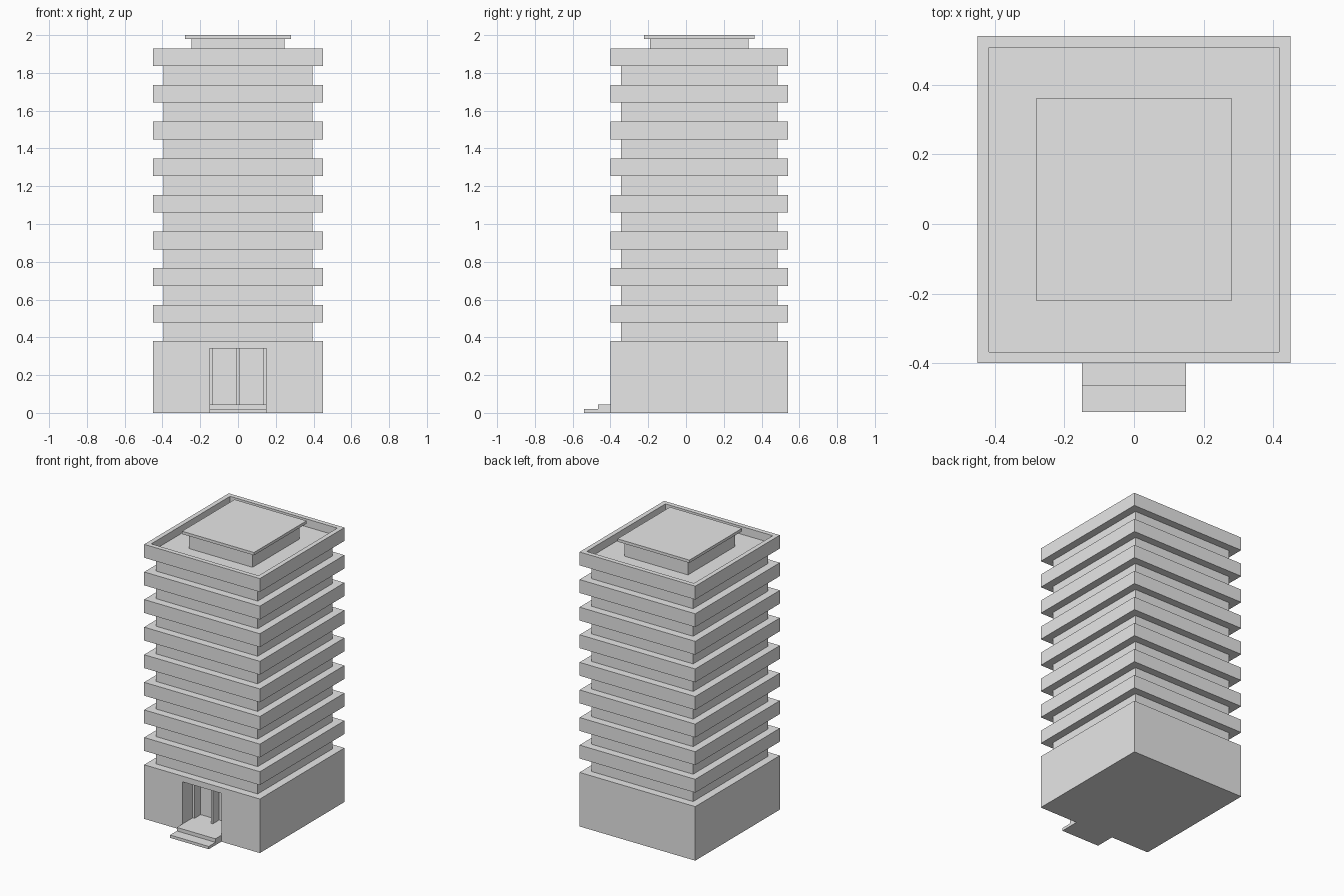
import bpy
import bmesh

cube = bpy.data.objects.get("Cube")
if cube:
    bpy.data.objects.remove(cube, do_unlink=True)

# One pale concrete grey for the whole building
concrete = bpy.data.materials.new("concrete grey")
concrete.use_nodes = True
GREY = (0.8, 0.8, 0.8, 1)
concrete.diffuse_color = GREY
concrete.node_tree.nodes["Principled BSDF"].inputs["Base Color"].default_value = GREY

MID_Y = 0.07                 # tower centre, set back behind the steps
HALF_X, HALF_Y = 0.45, 0.47  # outer half size of the tower
FLOORS, PITCH, BAND = 8, 0.194, 0.094
BASE_TOP, ROOF = 0.38, 1.93
DOOR = 0.15                  # half width of the entrance
DOOR_BACK = -0.22


def finish(name, bm):
    mesh = bpy.data.meshes.new(name)
    bmesh.ops.recalc_face_normals(bm, faces=bm.faces[:])
    bm.to_mesh(mesh)
    bm.free()
    mesh.materials.append(concrete)
    obj = bpy.data.objects.new(name, mesh)
    bpy.context.collection.objects.link(obj)
    return obj


def box(name, x, y, z, sunk_rim=None):
    """Box from (low, high) ranges; sunk_rim=(width, depth) recesses the top."""
    bm = bmesh.new()
    bmesh.ops.create_cube(bm, size=1)
    for v in bm.verts:
        for axis, (low, high) in enumerate((x, y, z)):
            v.co[axis] = high if v.co[axis] > 0 else low
    if sunk_rim:
        bm.normal_update()
        top = max(bm.faces, key=lambda f: f.calc_center_median().z)
        bmesh.ops.inset_region(bm, faces=[top], thickness=sunk_rim[0])
        # Drop straight walls from the inset edge
        result = bmesh.ops.extrude_face_region(bm, geom=[top])
        lowered = [g for g in result["geom"] if isinstance(g, bmesh.types.BMVert)]
        bmesh.ops.translate(bm, verts=lowered, vec=(0, 0, -sunk_rim[1]))
        if top.is_valid:
            bmesh.ops.delete(bm, geom=[top], context="FACES_ONLY")
    return finish(name, bm)


def slab(name, half_x, half_y, bottom, top, sunk_rim=None):
    return box(name, (-half_x, half_x), (MID_Y - half_y, MID_Y + half_y),
               (bottom, top), sunk_rim)


# Ground floor with a recessed entrance
base = slab("ground_floor", HALF_X, HALF_Y, 0, BASE_TOP)
cutter = box("entrance_cutter", (-DOOR, DOOR), (-0.6, DOOR_BACK), (-0.1, 0.34))
cutter.hide_render = True
cut = base.modifiers.new("entrance", "BOOLEAN")
cut.operation = "DIFFERENCE"
cut.solver = "EXACT"
cut.object = cutter
bpy.context.view_layer.objects.active = base
bpy.ops.object.modifier_apply(modifier=cut.name)
bpy.data.objects.remove(cutter, do_unlink=True)

# Entrance steps, a side profile swept across the doorway
profile = [(-0.54, 0), (-0.54, 0.02), (-0.465, 0.02),
           (-0.465, 0.045), (DOOR_BACK, 0.045), (DOOR_BACK, 0)]
bm = bmesh.new()
side = bm.faces.new([bm.verts.new((-DOOR, y, z)) for y, z in profile])
swept = bmesh.ops.extrude_face_region(bm, geom=[side])
bmesh.ops.translate(bm, vec=(2 * DOOR, 0, 0),
                    verts=[g for g in swept["geom"] if isinstance(g, bmesh.types.BMVert)])
finish("entrance_steps", bm)

# Door posts: one at each jamb and one in the middle
for name, x in (("right", -0.143), ("middle", 0), ("left", 0.143)):
    box(f"door_post_{name}", (x - 0.007, x + 0.007), (-0.29, DOOR_BACK), (0.045, 0.34))

# Inner storeys running behind the projecting bands
slab("tower_core", HALF_X - 0.055, HALF_Y - 0.055, BASE_TOP, ROOF - BAND)

# Projecting bands; the top one forms the roof parapet
for i in range(FLOORS):
    top = ROOF - i * PITCH
    slab(f"floor_band_{FLOORS - i}", HALF_X, HALF_Y, top - BAND, top,
         (0.046, 0.055) if i == 0 else None)

# Roof plant room with an overhanging lid
slab("plant_room", 0.247, 0.261, ROOF - 0.055, 1.98)
slab("plant_room_lid", 0.28, 0.292, 1.98, 2.0)
